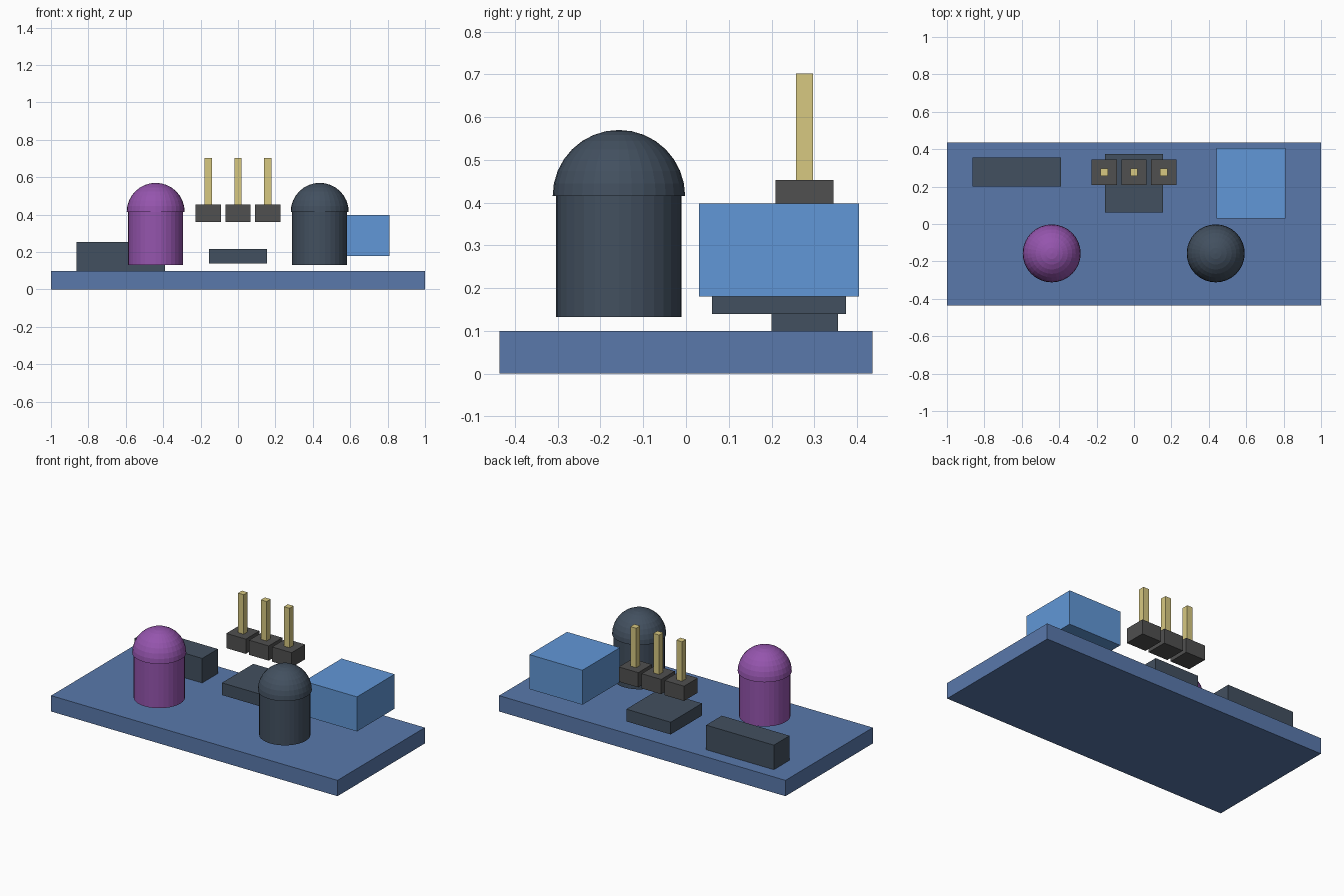
import bpy, bmesh
from mathutils import Matrix, Vector

if "Cube" in bpy.data.objects:
    bpy.data.objects.remove(bpy.data.objects["Cube"])


def material(name, rgb):
    m = bpy.data.materials.new(name)
    m.diffuse_color = (*rgb, 1)
    m.use_nodes = True
    m.node_tree.nodes["Principled BSDF"].inputs["Base Color"].default_value = m.diffuse_color
    return m


BOARD = material("board_blue", (0.10, 0.19, 0.41))
SLATE = material("slate", (0.055, 0.08, 0.115))
DARK = material("dark_plastic", (0.08, 0.08, 0.08))
BLUE = material("light_blue", (0.12, 0.31, 0.68))
PURPLE = material("purple", (0.30, 0.09, 0.42))
GOLD = material("gold", (0.68, 0.58, 0.22))


def finish(name, bm, mat):
    me = bpy.data.meshes.new(name)
    bm.to_mesh(me)
    bm.free()
    me.materials.append(mat)
    ob = bpy.data.objects.new(name, me)
    bpy.context.collection.objects.link(ob)
    return ob


def box(name, lo, hi, mat):
    lo, hi = Vector(lo), Vector(hi)
    bm = bmesh.new()
    bmesh.ops.create_cube(bm, size=1, matrix=Matrix.Translation((lo + hi) / 2)
                          @ Matrix.Diagonal((*(hi - lo), 1)))
    return finish(name, bm, mat)


def led(name, x, mat, y=-0.157, z0=0.132, z1=0.415):
    # Cylindrical body
    bm = bmesh.new()
    bmesh.ops.create_cone(bm, cap_ends=True, segments=32, radius1=0.147, radius2=0.147,
                          depth=z1 - z0, matrix=Matrix.Translation((x, y, (z0 + z1) / 2)))
    finish(name + "_body", bm, mat)
    # Slightly wider half-sphere cap
    bm = bmesh.new()
    bmesh.ops.create_uvsphere(bm, u_segments=32, v_segments=16, radius=0.155)
    bmesh.ops.delete(bm, geom=[v for v in bm.verts if v.co.z < -1e-4], context='VERTS')
    bmesh.ops.holes_fill(bm, edges=[e for e in bm.edges if e.is_boundary], sides=0)
    bmesh.ops.recalc_face_normals(bm, faces=bm.faces)
    bmesh.ops.translate(bm, verts=bm.verts, vec=(x, y, z1))
    finish(name + "_dome", bm, mat)


# Board and surface components
box("circuit_board", (-1, -0.436, 0), (1, 0.436, 0.1), BOARD)
box("connector_block", (-0.863, 0.2, 0.1), (-0.39, 0.356, 0.255), SLATE)
box("chip", (-0.155, 0.061, 0.14), (0.155, 0.374, 0.217), SLATE)
box("trimmer_block", (0.44, 0.03, 0.18), (0.81, 0.405, 0.398), BLUE)

# Pair of round-topped diodes
led("emitter", -0.44, PURPLE)
led("receiver", 0.437, SLATE)

# Row of header pins
for i in range(3):
    x, y = (i - 1) * 0.16, 0.277
    box(f"header_base_{i+1}", (x - 0.068, y - 0.068, 0.36), (x + 0.068, y + 0.068, 0.453), DARK)
    box(f"header_pin_{i+1}", (x - 0.02, y - 0.02, 0.40), (x + 0.02, y + 0.02, 0.702), GOLD)
